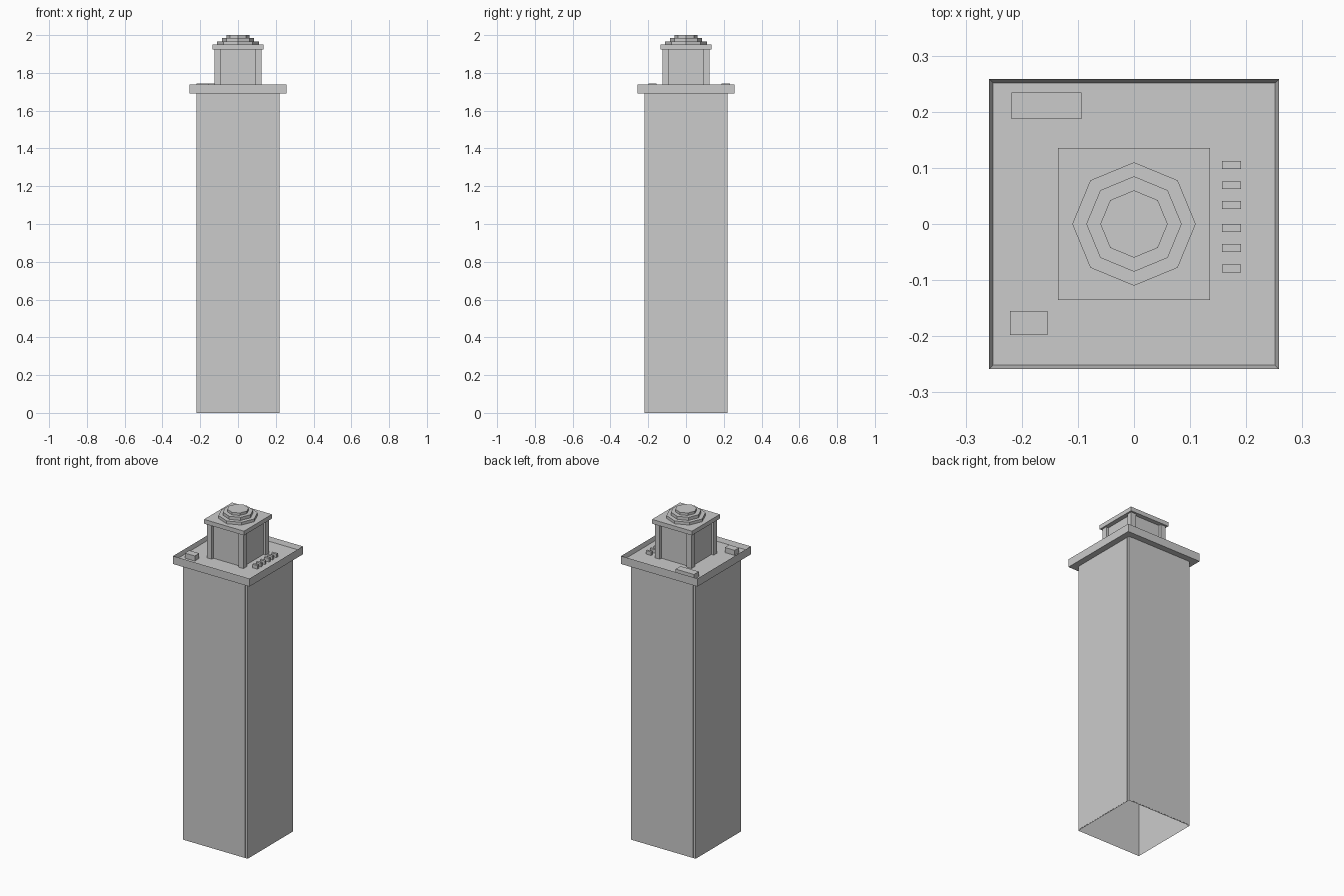
import bpy, bmesh, math
from mathutils import Matrix

if "Cube" in bpy.data.objects:
    bpy.data.objects.remove(bpy.data.objects["Cube"])


def box(name, x0, x1, y0, y1, z0, z1, open_bottom=False):
    bm = bmesh.new()
    bmesh.ops.create_cube(bm, size=1)
    for v in bm.verts:
        v.co.x = x1 if v.co.x > 0 else x0
        v.co.y = y1 if v.co.y > 0 else y0
        v.co.z = z1 if v.co.z > 0 else z0
    if open_bottom:
        low = [f for f in bm.faces if f.normal.z < -0.5]
        bmesh.ops.delete(bm, geom=low, context='FACES_ONLY')
    return finish(name, bm)


def finish(name, bm):
    mesh = bpy.data.meshes.new(name)
    bm.to_mesh(mesh)
    bm.free()
    ob = bpy.data.objects.new(name, mesh)
    bpy.context.collection.objects.link(ob)
    return ob


def square(name, h, z0, z1, **kw):
    return box(name, -h, h, -h, h, z0, z1, **kw)


# Hollow tower shaft, open underneath, with nearly flush facade sheets
square("tower_shaft", 0.219, 0, 1.69, open_bottom=True)
for i in range(4):
    panel = box("facade_panel", -0.203, 0.203, -0.22, -0.219, 0.005, 1.69)
    panel.data.transform(Matrix.Rotation(i * math.pi / 2, 4, 'Z'))

# Overhanging roof slab with a sunken deck inside a thin parapet
bm = bmesh.new()
bmesh.ops.create_cube(bm, size=1)
for v in bm.verts:
    v.co.x *= 0.516
    v.co.y *= 0.516
    v.co.z = 1.739 if v.co.z > 0 else 1.69
bm.normal_update()
deck = [f for f in bm.faces if f.normal.z > 0.5]
bmesh.ops.inset_region(bm, faces=deck, thickness=0.01, depth=0)
for v in deck[0].verts:
    v.co.z = 1.713
finish("roof_slab", bm)

# Penthouse: recessed core, corner posts, flat cap
square("penthouse_core", 0.108, 1.713, 1.924)
for sx in (-1, 1):
    for sy in (-1, 1):
        xs = sorted((sx * 0.091, sx * 0.124))
        ys = sorted((sy * 0.091, sy * 0.124))
        box("corner_post", *xs, *ys, 1.713, 1.924)
square("penthouse_cap", 0.135, 1.923, 1.949)

# Stepped octagonal crown
for r, z0, z1 in ((0.11, 1.949, 1.966), (0.085, 1.966, 1.985), (0.06, 1.985, 2.0)):
    bm = bmesh.new()
    bmesh.ops.create_cone(bm, cap_ends=True, segments=8, radius1=r, radius2=r,
                          depth=z1 - z0,
                          matrix=Matrix.Translation((0, 0, (z0 + z1) / 2)))
    finish("crown_tier", bm)

# Rooftop equipment
box("long_roof_unit", -0.218, -0.094, 0.187, 0.234, 1.713, 1.744)
box("small_roof_unit", -0.221, -0.154, -0.198, -0.155, 1.713, 1.744)
for y in (0.105, 0.069, 0.034, -0.007, -0.043, -0.079):
    box("roof_vent", 0.157, 0.191, y - 0.007, y + 0.007, 1.713, 1.735)
